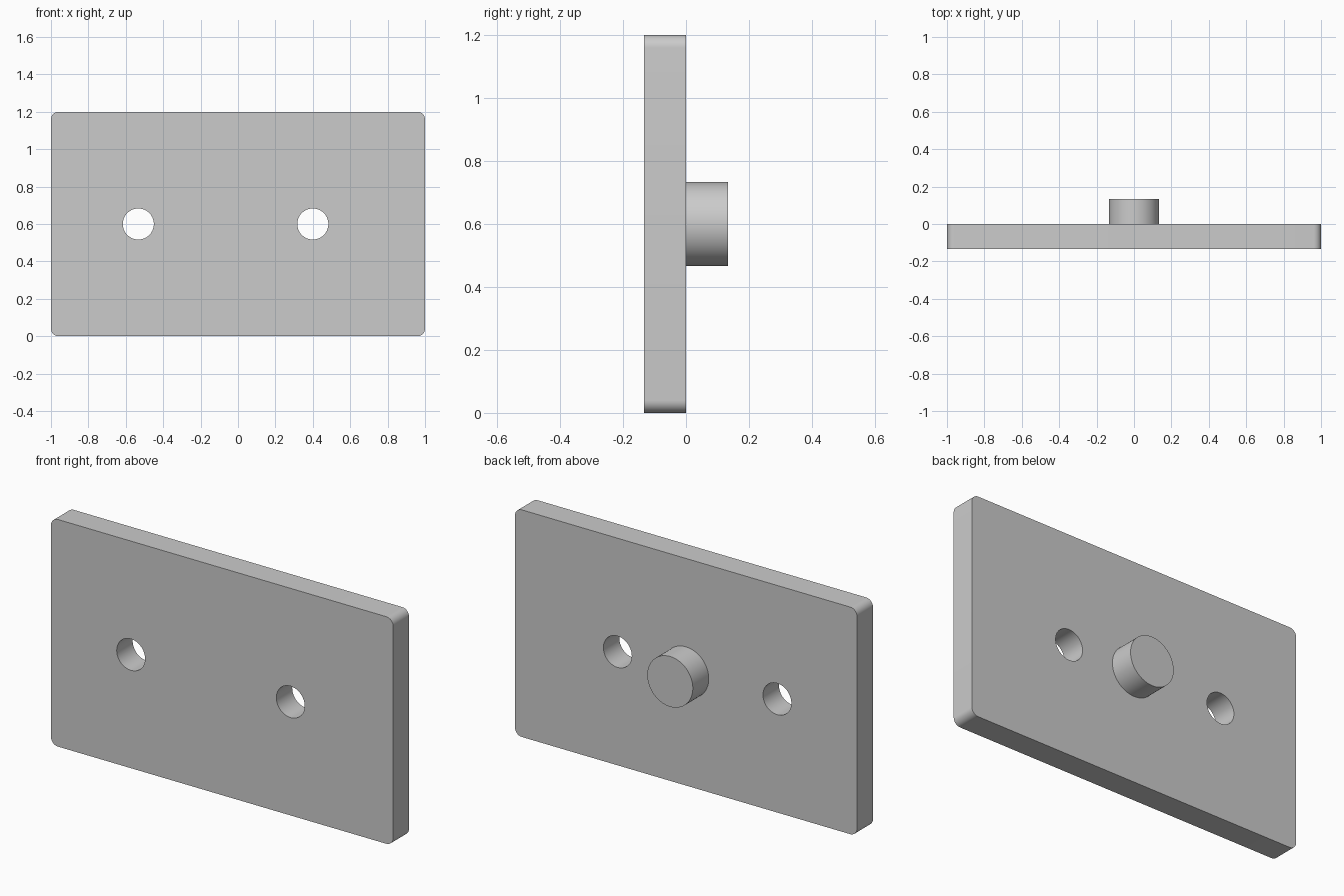
import bpy, bmesh, math

THICKNESS = 0.133
WIDTH, HEIGHT = 2.0, 1.2
MID_Z = HEIGHT / 2

if "Cube" in bpy.data.objects:
    bpy.data.objects.remove(bpy.data.objects["Cube"], do_unlink=True)

# Single grey material
grey = bpy.data.materials.new("plain_grey")
grey.use_nodes = True
colour = (0.6, 0.6, 0.6, 1)
grey.diffuse_color = colour
grey.node_tree.nodes["Principled BSDF"].inputs["Base Color"].default_value = colour


def cylinder(name, x, radius, y0, y1):
    """Round bar along y at mid height."""
    bpy.ops.mesh.primitive_cylinder_add(
        vertices=64, radius=radius, depth=y1 - y0,
        location=(x, (y0 + y1) / 2, MID_Z), rotation=(math.pi / 2, 0, 0))
    obj = bpy.context.object
    obj.name = name
    obj.data.materials.append(grey)
    return obj


def smooth(obj):
    bpy.ops.object.select_all(action='DESELECT')
    obj.select_set(True)
    bpy.context.view_layer.objects.active = obj
    bpy.ops.object.shade_smooth_by_angle(angle=math.radians(30))


# Plate with rounded corners
bm = bmesh.new()
bmesh.ops.create_cube(bm, size=1)
bmesh.ops.scale(bm, vec=(WIDTH, THICKNESS, HEIGHT), verts=bm.verts)
bmesh.ops.translate(bm, vec=(0, -THICKNESS / 2, MID_Z), verts=bm.verts)
corners = [e for e in bm.edges if abs(e.verts[0].co.y - e.verts[1].co.y) > 0.1]
bmesh.ops.bevel(bm, geom=corners, offset=0.04, segments=10, profile=0.5, affect='EDGES')
mesh = bpy.data.meshes.new("plate")
bm.to_mesh(mesh)
bm.free()
mesh.materials.append(grey)
plate = bpy.data.objects.new("plate", mesh)
bpy.context.collection.objects.link(plate)

# Two through holes, unevenly spaced about the centre
for side, x in (("right", -0.533), ("left", 0.4)):
    cutter = cylinder(side + "_hole_cutter", x, 0.083, -0.3, 0.2)
    cutter.hide_render = True
    cut = plate.modifiers.new(side + "_hole", 'BOOLEAN')
    cut.operation = 'DIFFERENCE'
    cut.solver = 'EXACT'
    cut.object = cutter
    bpy.context.view_layer.objects.active = plate
    bpy.ops.object.modifier_apply(modifier=cut.name)
    bpy.data.objects.remove(cutter, do_unlink=True)
smooth(plate)

# Round boss on the back, sunk slightly into the plate
boss = cylinder("back_boss", 0, 0.133, -0.02, THICKNESS)
smooth(boss)
